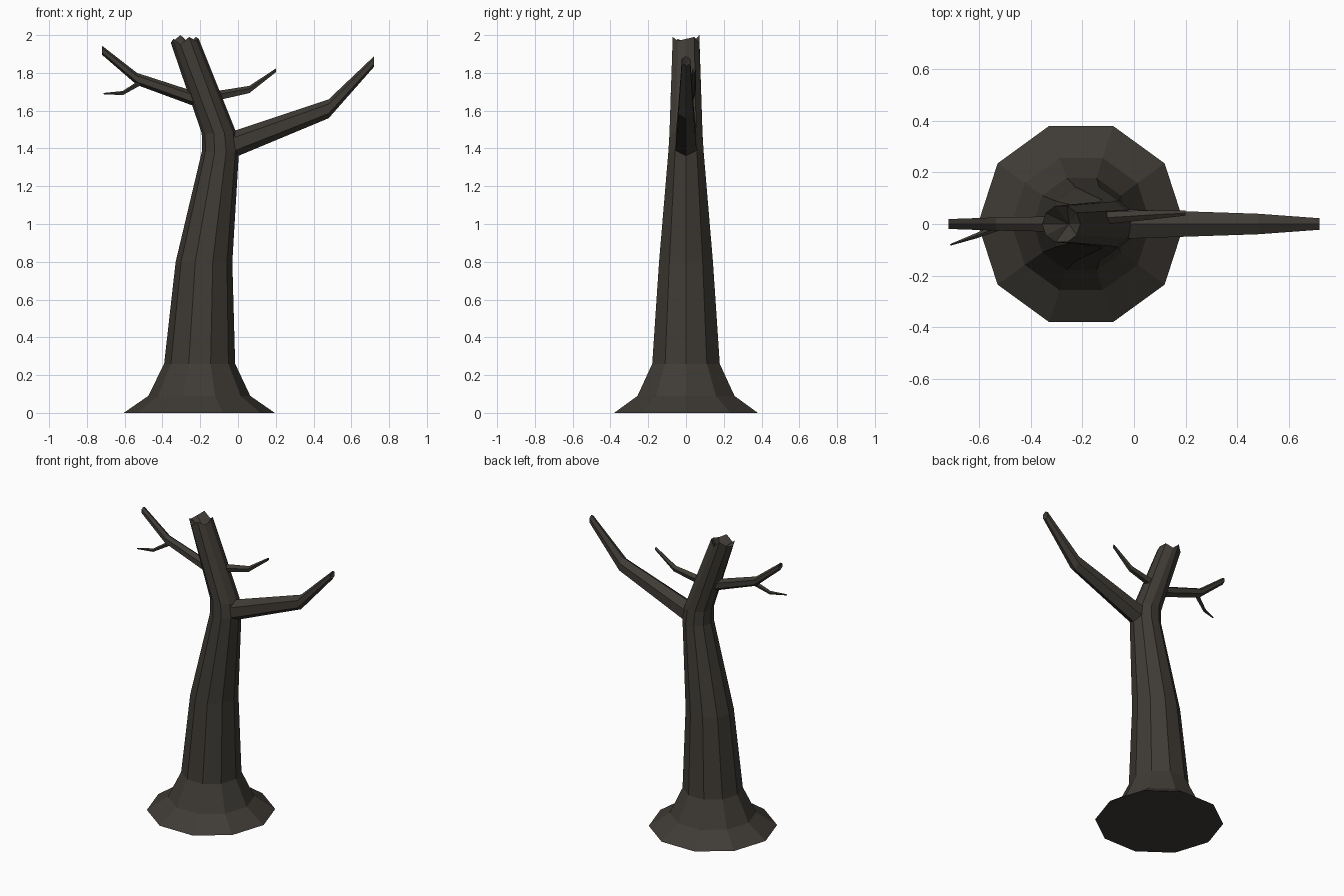
import bpy, bmesh
from math import cos, sin, pi
from mathutils import Vector

if "Cube" in bpy.data.objects:
    bpy.data.objects.remove(bpy.data.objects["Cube"])

bark = bpy.data.materials.new("bark")
bark.diffuse_color = (0.05, 0.044, 0.036, 1)
bark.use_nodes = True
bark.node_tree.nodes["Principled BSDF"].inputs["Base Color"].default_value = bark.diffuse_color


def loft(name, path, sides, ring_point, dip, jag=None):
    """Skin rings along (x, y, z, radius) points; the far end is hollowed by a sunken centre."""
    bm = bmesh.new()
    rings = []
    for p in path:
        rings.append([bm.verts.new(Vector(p[:3]) + ring_point(2 * pi * i / sides, p[3]))
                      for i in range(sides)])
    if jag:
        for v, dz in zip(rings[-1], jag):
            v.co.z += dz
    for a, b in zip(rings, rings[1:]):
        for i in range(sides):
            j = (i + 1) % sides
            bm.faces.new((a[i], a[j], b[j], b[i]))
    bm.faces.new(rings[0][::-1])
    tip = bm.verts.new(Vector(path[-1][:3]) + Vector(dip))
    for i in range(sides):
        bm.faces.new((rings[-1][i], rings[-1][(i + 1) % sides], tip))
    bmesh.ops.recalc_face_normals(bm, faces=bm.faces)
    mesh = bpy.data.meshes.new(name)
    bm.to_mesh(mesh)
    bm.free()
    mesh.materials.append(bark)
    bpy.context.collection.objects.link(bpy.data.objects.new(name, mesh))


def flat_ring(a, r):
    return Vector((r * cos(a), r * sin(a), 0))


def upright_ring(a, r):
    return Vector((0, 0.92 * r * sin(a), r * cos(a)))


# Trunk with flared root and broken, jagged top
loft("trunk", [(-0.205, 0, 0, 0.40), (-0.205, 0, 0.09, 0.27), (-0.203, 0, 0.26, 0.188),
               (-0.18, 0, 0.80, 0.15), (-0.093, 0, 1.385, 0.098), (-0.1, 0, 1.48, 0.092),
               (-0.282, 0, 1.97, 0.074)],
     10, flat_ring, (0.03, 0, -0.07),
     [0.01, 0.02, -0.01, 0.03, 0.0, -0.01, 0.01, -0.02, 0.02, 0.0])

# Branches
loft("right_branch", [(-0.08, 0, 1.40, 0.072), (0, 0, 1.43, 0.07), (0.48, 0, 1.61, 0.05),
                      (0.72, 0, 1.86, 0.028)], 6, upright_ring, (-0.02, 0, -0.02))
loft("left_branch", [(-0.18, 0, 1.645, 0.04), (-0.535, 0, 1.768, 0.032),
                     (-0.72, 0, 1.92, 0.024)], 6, upright_ring, (0.02, 0, -0.015))
loft("small_right_branch", [(-0.17, 0.02, 1.665, 0.03), (0.06, 0.035, 1.71, 0.021),
                            (0.2, 0.042, 1.812, 0.011)], 5, upright_ring, (-0.005, 0, -0.004))
loft("twig", [(-0.51, -0.005, 1.752, 0.018), (-0.61, -0.045, 1.692, 0.012),
              (-0.71, -0.08, 1.69, 0.004)], 5, upright_ring, (-0.003, 0, 0))
